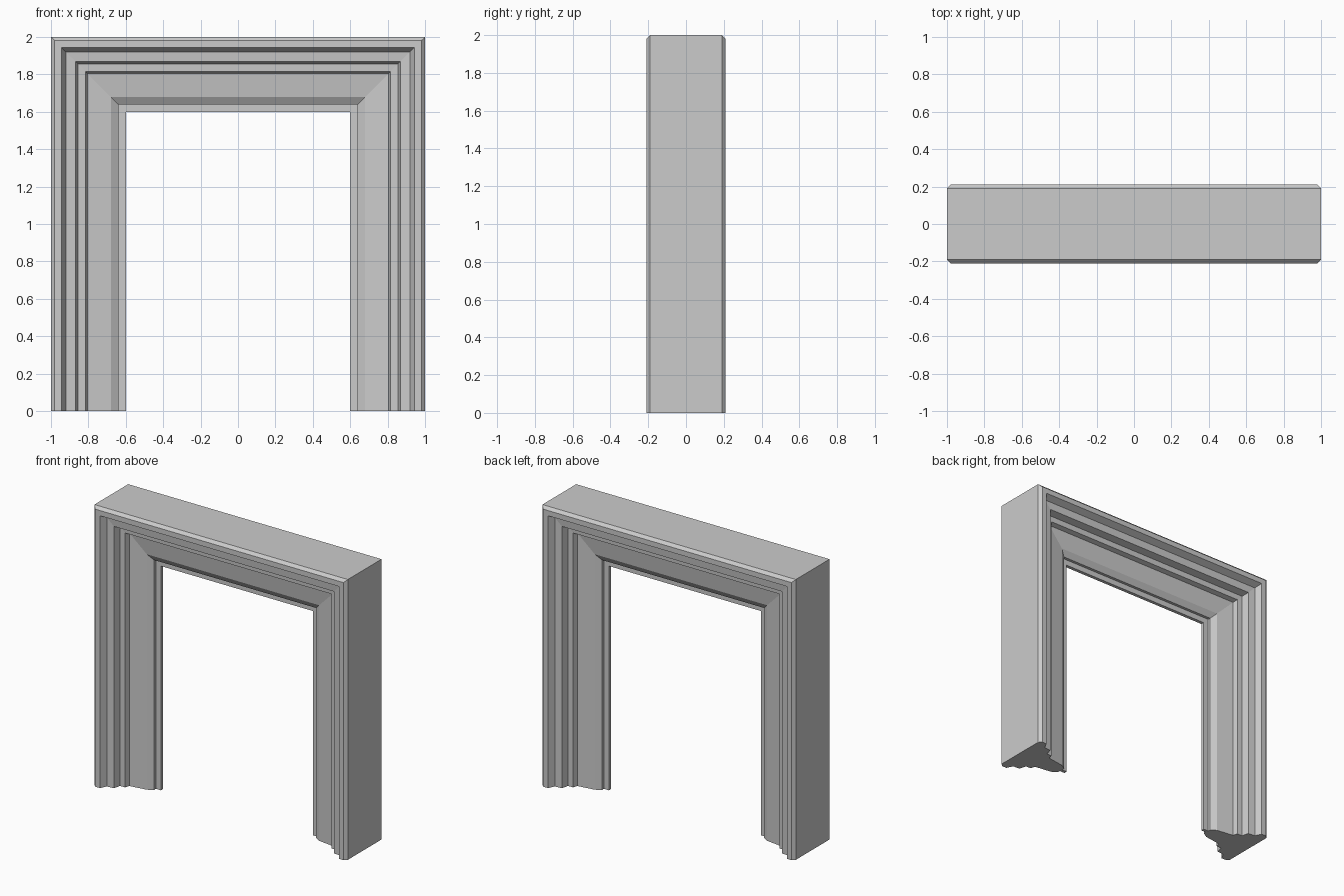
import bpy
import bmesh

if "Cube" in bpy.data.objects:
    bpy.data.objects.remove(bpy.data.objects["Cube"])

# Moulding half-profile: (half-width from centre, depth), outer edge to opening
half = [(1.0, .19), (.98, .21), (.943, .21), (.92, .165), (.868, .16),
        (.855, .11), (.815, .108), (.805, .075), (.68, .057),
        (.64, .032), (.64, .012), (.6, .012)]
# Front profile followed by its mirrored back gives a closed section
profile = [(w, -d) for w, d in half] + [(w, d) for w, d in reversed(half)]


def ring(bm, side, top):
    """One section of the frame: at the floor, or mitred at a top corner."""
    return [bm.verts.new((side * w, y, w + 1.0 if top else 0.0)) for w, y in profile]


# Sweep up the left leg, across the lintel, down the right leg
bm = bmesh.new()
rings = [ring(bm, s, t) for s, t in ((-1, False), (-1, True), (1, True), (1, False))]
n = len(profile)
for a, b in zip(rings, rings[1:]):
    for i in range(n):
        j = (i + 1) % n
        bm.faces.new((a[i], a[j], b[j], b[i]))

# Foot caps
bm.faces.new(rings[0])
bm.faces.new(rings[-1])
bmesh.ops.recalc_face_normals(bm, faces=bm.faces)

mesh = bpy.data.meshes.new("door_frame")
bm.to_mesh(mesh)
bm.free()
frame = bpy.data.objects.new("door_frame", mesh)
bpy.context.collection.objects.link(frame)
